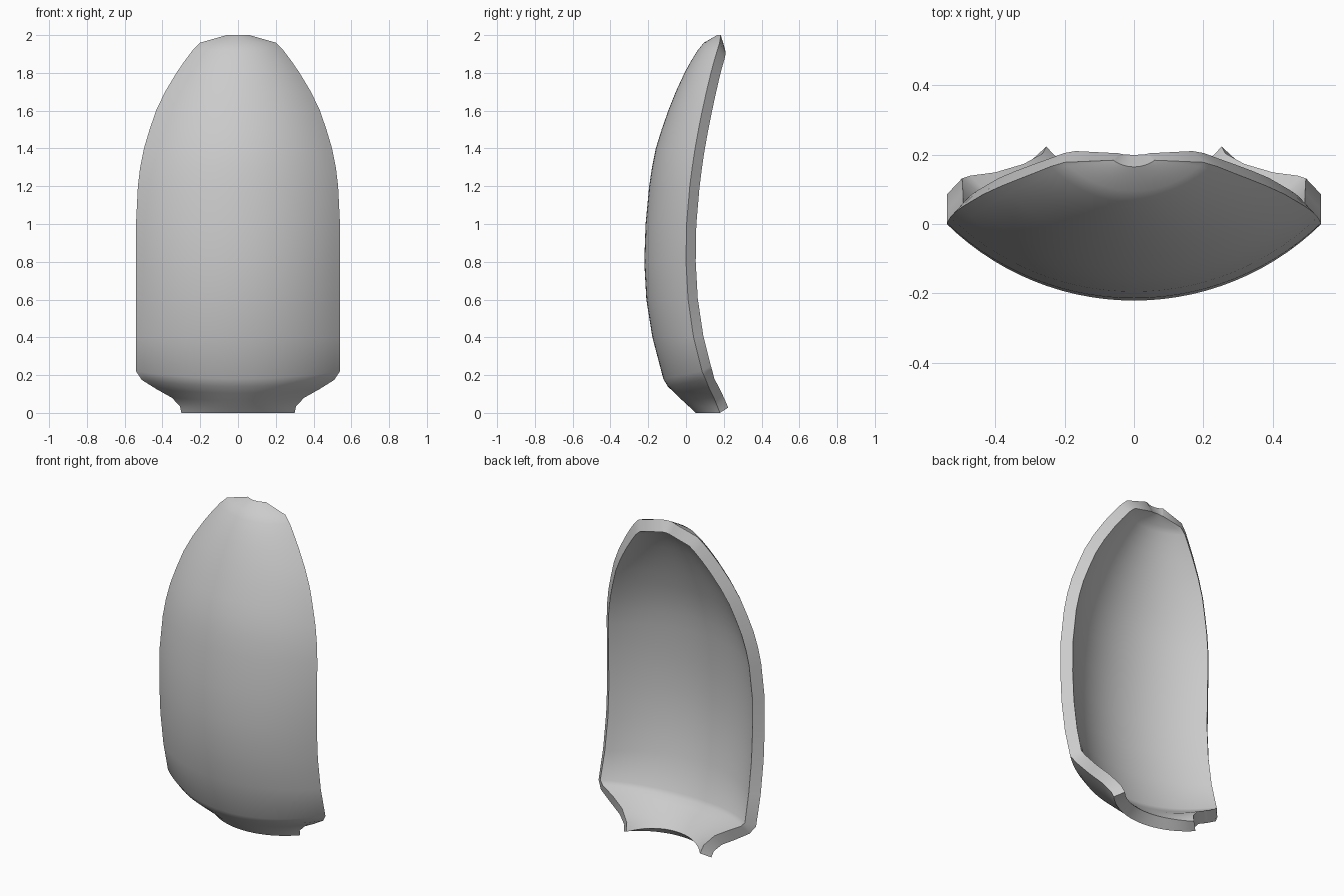
import bpy, math

if "Cube" in bpy.data.objects:
    bpy.data.objects.remove(bpy.data.objects["Cube"])

# Cross-section rows: half width, edge z, edge y, centre z, centre y
ROWS = [
    (.300, .00, .180, .00, .050), (.307, .035, .166, .03, .020),
    (.350, .08, .148, .065, -.018), (.430, .125, .125, .105, -.060),
    (.510, .175, .105, .14, -.096), (.540, .22, .085, .18, -.120),
    (.540, .40, .040, .40, -.178), (.540, .60, .011, .60, -.210),
    (.540, .80, .000, .80, -.221), (.540, 1.0, .003, 1.0, -.214),
    (.530, 1.2, .020, 1.2, -.195), (.518, 1.3, .033, 1.3, -.180),
    (.498, 1.4, .048, 1.4, -.160), (.468, 1.5, .066, 1.5, -.129),
    (.434, 1.6, .086, 1.6, -.094), (.386, 1.7, .108, 1.7, -.054),
    (.326, 1.8, .132, 1.8, -.008), (.285, 1.86, .148, 1.86, .025),
    (.240, 1.92, .166, 1.92, .062), (.200, 1.96, .178, 1.96, .095),
    (.060, 2.0, .184, 2.0, .165),
]
SEG = 28


def arc_row(hw, ze, ye, zc, yc):
    """Circular arc through both edges and the centre."""
    sag = ye - yc
    radius = (hw * hw + sag * sag) / (2 * sag)
    half = 2 * math.atan2(sag, hw)
    pts = []
    for i in range(SEG + 1):
        a = half * (2 * i / SEG - 1)
        x = radius * math.sin(a)
        y = yc + radius * (1 - math.cos(a))
        pts.append((x, y, zc + (ze - zc) * (x / hw) ** 2))
    return pts


# Curved shell surface, normals facing the front
verts = [p for row in ROWS for p in arc_row(*row)]
n = SEG + 1
faces = [(r * n + i, r * n + i + 1, (r + 1) * n + i + 1, (r + 1) * n + i)
         for r in range(len(ROWS) - 1) for i in range(SEG)]
mesh = bpy.data.meshes.new("curved_shell")
mesh.from_pydata(verts, [], faces)
mesh.update()
shell = bpy.data.objects.new("curved_shell", mesh)
bpy.context.collection.objects.link(shell)

# Wall thickness towards the hollow back
wall = shell.modifiers.new("wall", 'SOLIDIFY')
wall.thickness = 0.07
wall.offset = -1
bpy.context.view_layer.objects.active = shell
shell.select_set(True)
bpy.ops.object.modifier_apply(modifier=wall.name)
bpy.ops.object.shade_smooth_by_angle(angle=math.radians(40))
